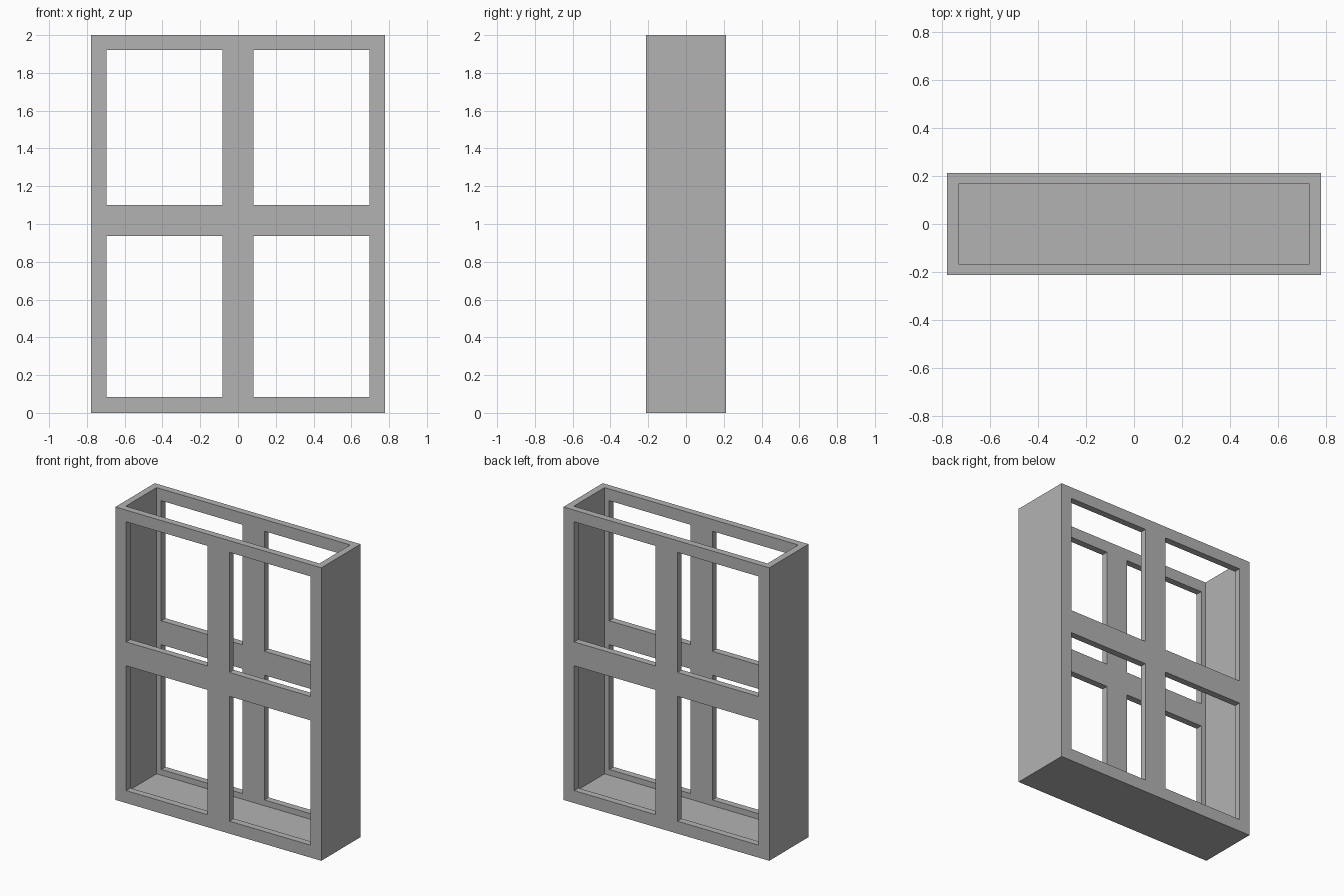
import bpy

if "Cube" in bpy.data.objects:
    bpy.data.objects.remove(bpy.data.objects["Cube"], do_unlink=True)

WIDTH, DEPTH, HEIGHT = 1.555, 0.424, 2.0
WALL = 0.046

grey = bpy.data.materials.new("plain grey")
grey.use_nodes = True
GREY = (0.45, 0.45, 0.45, 1)
grey.diffuse_color = GREY
grey.node_tree.nodes["Principled BSDF"].inputs["Base Color"].default_value = GREY


def box(name, x, y, z):
    """Box spanning the given (low, high) ranges on each axis."""
    spans = (x, y, z)
    bpy.ops.mesh.primitive_cube_add(size=1, location=[(a + b) / 2 for a, b in spans])
    ob = bpy.context.object
    ob.name = name
    ob.scale = [b - a for a, b in spans]
    bpy.ops.object.transform_apply(location=True, rotation=False, scale=True)
    ob.data.materials.append(grey)
    return ob


def cut(target, cutter):
    """Subtract the cutter from the target, then discard it."""
    cutter.hide_render = True
    mod = target.modifiers.new("cut", "BOOLEAN")
    mod.operation = "DIFFERENCE"
    mod.solver = "EXACT"
    mod.object = cutter
    bpy.ops.object.select_all(action="DESELECT")
    target.select_set(True)
    bpy.context.view_layer.objects.active = target
    bpy.ops.object.modifier_apply(modifier=mod.name)
    bpy.data.objects.remove(cutter, do_unlink=True)


# Solid outer case
hx, hy = WIDTH / 2, DEPTH / 2
case = box("window_case", (-hx, hx), (-hy, hy), (0, HEIGHT))

# Hollow interior, open at the top
cut(case, box("interior_cutter", (-hx + WALL, hx - WALL),
              (-hy + WALL, hy - WALL), (WALL, HEIGHT + 0.2)))

# Four openings through both the front and back walls
for x in ((-0.696, -0.083), (0.083, 0.696)):
    for z in ((0.085, 0.937), (1.10, 1.92)):
        cut(case, box("opening_cutter", x, (-hy - 0.2, hy + 0.2), z))
